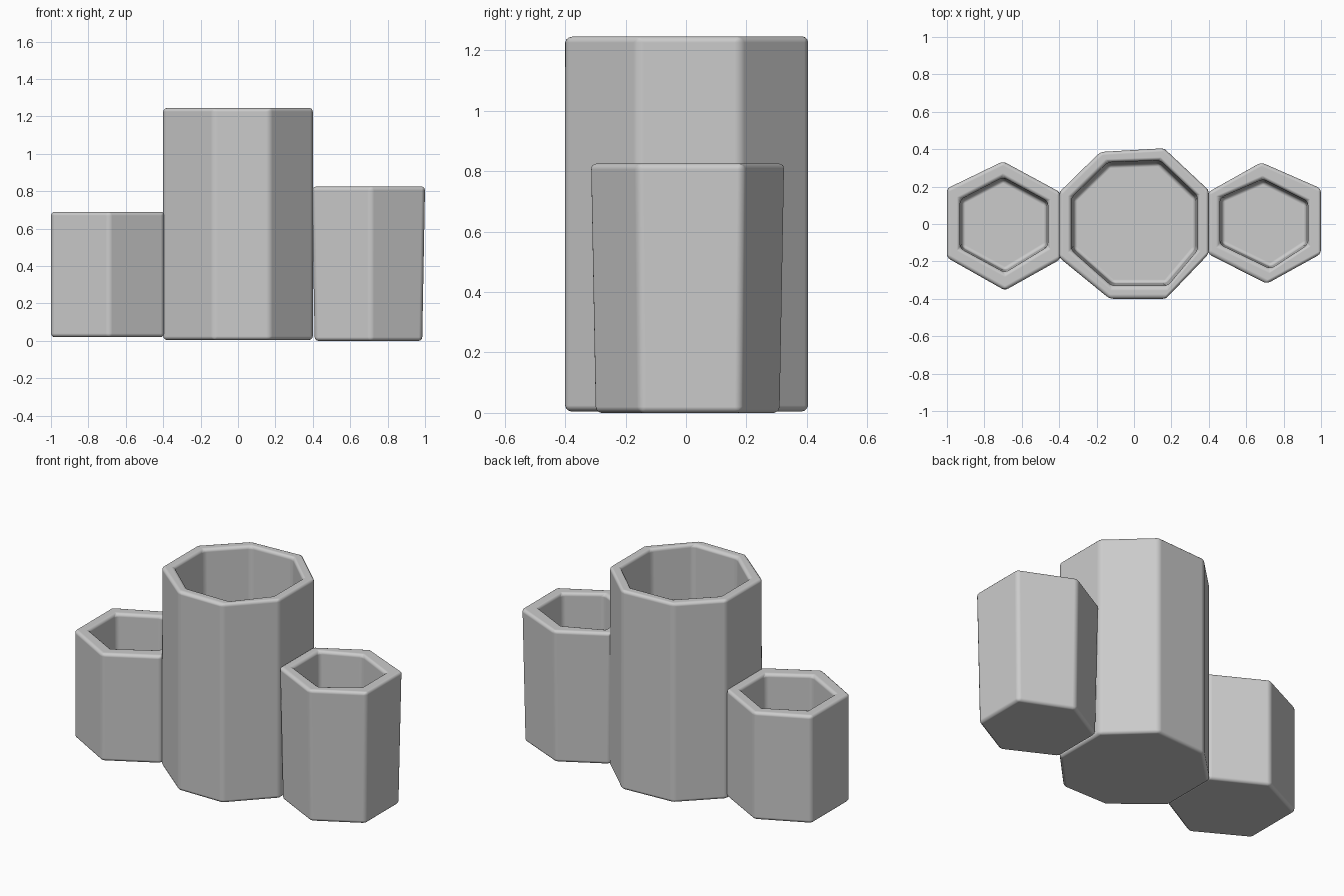
import bpy, bmesh
from mathutils import Vector

if "Cube" in bpy.data.objects:
    bpy.data.objects.remove(bpy.data.objects["Cube"])


def cup(name, outer, inner, height, base, foot):
    """Hollow faceted cup from outer and inner rim outlines (counter-clockwise)."""
    n = len(outer)
    mid = sum((Vector(p) for p in outer), Vector((0, 0))) / n
    bm = bmesh.new()

    def ring(points, z, scale=1.0):
        pts = [mid + (Vector(p) - mid) * scale for p in points]
        return [bm.verts.new((p.x, p.y, z)) for p in pts]

    rings = [ring(outer, base, foot), ring(outer, height),
             ring(inner, height), ring(inner, base + 0.08, 0.96)]
    for a, b in zip(rings, rings[1:]):
        for i in range(n):
            j = (i + 1) % n
            bm.faces.new((a[i], a[j], b[j], b[i]))
    bm.faces.new(rings[0][::-1])
    bm.faces.new(rings[-1])
    bmesh.ops.recalc_face_normals(bm, faces=bm.faces)
    for f in bm.faces:
        f.smooth = True
    me = bpy.data.meshes.new(name)
    bm.to_mesh(me)
    bm.free()
    ob = bpy.data.objects.new(name, me)
    bpy.context.collection.objects.link(ob)
    # softened clay-like edges
    bev = ob.modifiers.new("soft_edges", 'BEVEL')
    bev.width = 0.02
    bev.segments = 3
    bev.limit_method = 'ANGLE'
    bev.harden_normals = True
    return ob


# tall octagonal cup in the middle
cup("centre_cup",
    [(0.17, -0.40), (0.40, -0.16), (0.40, 0.18), (0.16, 0.405),
     (-0.18, 0.385), (-0.40, 0.17), (-0.40, -0.18), (-0.13, -0.40)],
    [(0.18, -0.33), (0.34, -0.14), (0.34, 0.15), (0.14, 0.34),
     (-0.14, 0.33), (-0.335, 0.14), (-0.335, -0.14), (-0.12, -0.33)],
    1.245, 0.005, 1.0)

# short hexagonal cup on the left
cup("left_cup",
    [(-0.69, -0.355), (-0.395, -0.19), (-0.395, 0.17),
     (-0.70, 0.335), (-1.0, 0.19), (-1.0, -0.18)],
    [(-0.69, -0.26), (-0.46, -0.12), (-0.46, 0.12),
     (-0.70, 0.25), (-0.93, 0.13), (-0.93, -0.13)],
    0.69, 0.02, 1.0)

# medium hexagonal cup on the right, narrowing to its foot
cup("right_cup",
    [(0.71, -0.32), (1.0, -0.16), (1.0, 0.19),
     (0.68, 0.33), (0.395, 0.17), (0.395, -0.16)],
    [(0.73, -0.24), (0.93, -0.11), (0.93, 0.12),
     (0.69, 0.24), (0.46, 0.14), (0.46, -0.11)],
    0.825, 0.0, 0.95)
